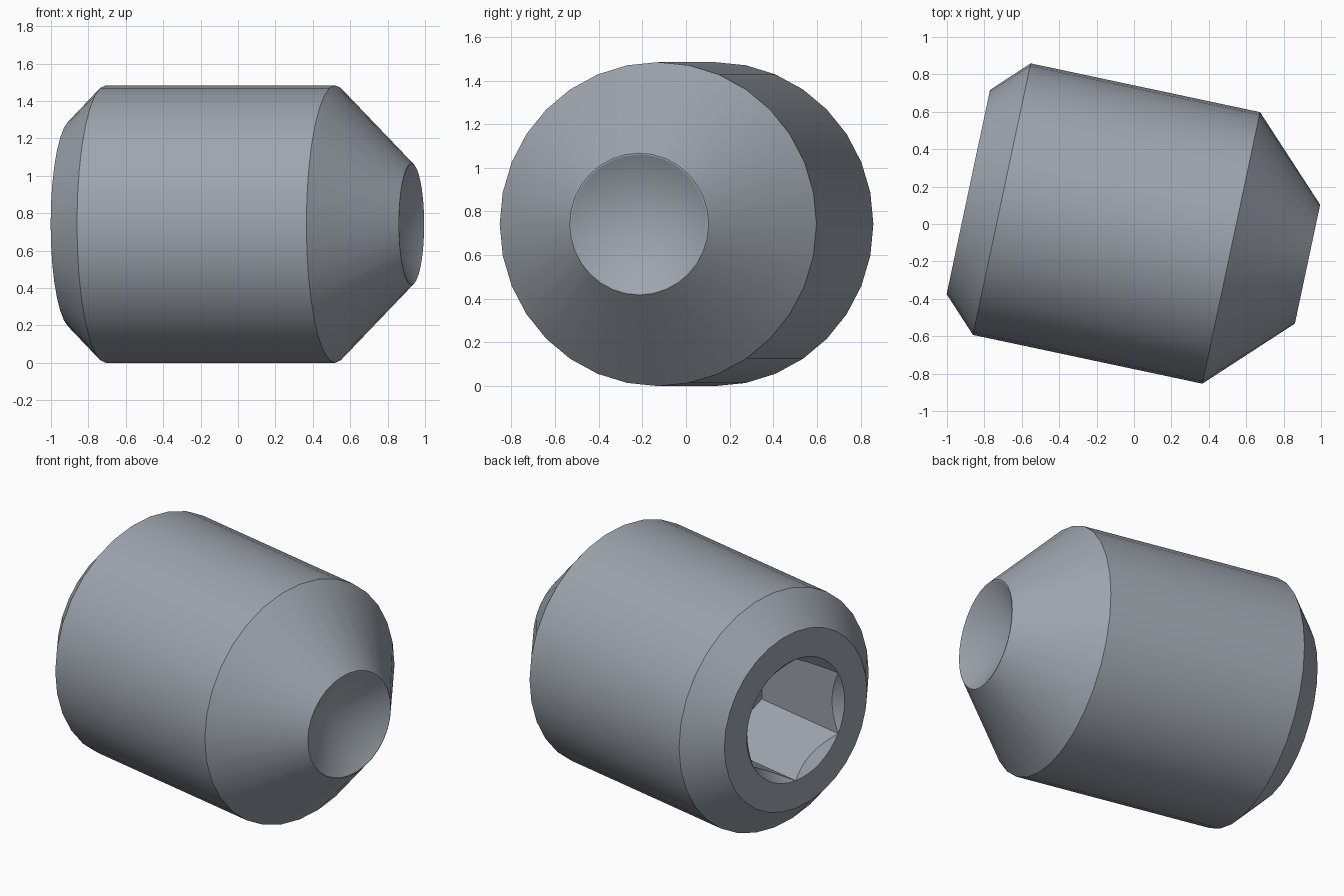
import bpy, bmesh, math
from mathutils import Matrix

if "Cube" in bpy.data.objects:
    bpy.data.objects.remove(bpy.data.objects["Cube"])

SEG, HOLE_SEG = 32, 48
BACK = -0.902                     # socket end along the screw axis
HOLE_R = 0.383                    # hex corner radius
APOTHEM = HOLE_R * math.cos(math.pi / 6)
FLOOR = BACK + 0.64

bm = bmesh.new()


def ring(n, radius, along):
    """Closed ring of verts around the x axis; radius and along depend on the angle."""
    out = []
    for i in range(n):
        a = 2 * math.pi * i / n
        r = radius(a)
        out.append(bm.verts.new((along(r), r * math.sin(a), r * math.cos(a))))
    return out


def circle(n, x, r):
    return ring(n, lambda a: r, lambda _: x)


def skin(a, b):
    n = len(a)
    for i in range(n):
        j = (i + 1) % n
        bm.faces.new((a[i], a[j], b[j], b[i]))


def hex_radius(a):
    return APOTHEM / math.cos(a % (math.pi / 3) - math.pi / 6)


# outer body: chamfer, barrel, cone point, thin cup rim
profile = [(BACK, 0.558), (-0.719, 0.742), (0.535, 0.742), (0.952, 0.325), (0.952, 0.319)]
rings = [circle(SEG, x, r) for x, r in profile]
for a, b in zip(rings, rings[1:]):
    skin(a, b)

# cup point: shallow conical recess
apex = bm.verts.new((0.952 - 0.186, 0, 0))
cup = rings[-1]
for i in range(SEG):
    bm.faces.new((cup[i], cup[(i + 1) % SEG], apex))

# hex socket: round countersink, six walls, flat floor
rim = circle(HOLE_SEG, BACK, HOLE_R)
scallop = ring(HOLE_SEG, hex_radius, lambda r: BACK + HOLE_R - r)
floor = ring(HOLE_SEG, hex_radius, lambda r: FLOOR)
for i in range(HOLE_SEG):
    j = (i + 1) % HOLE_SEG
    if i % 8 == 0:                # scallop meets the rim at hex corners
        bm.faces.new((rim[i], rim[j], scallop[j]))
    elif j % 8 == 0:
        bm.faces.new((rim[i], rim[j], scallop[i]))
    else:
        bm.faces.new((rim[i], rim[j], scallop[j], scallop[i]))
skin(scallop, floor)
bm.faces.new(floor)
bmesh.ops.remove_doubles(bm, verts=bm.verts[:], dist=1e-5)

# flat annular end face around the socket
open_edges = [e for e in bm.edges if len(e.link_faces) == 1]
bmesh.ops.triangle_fill(bm, edges=open_edges, use_beauty=True, use_dissolve=False)
bmesh.ops.recalc_face_normals(bm, faces=bm.faces[:])

# turn the screw and stand it on the ground
bm.transform(Matrix.Translation((-0.0035, -0.0166, 0.742))
             @ Matrix.Rotation(math.radians(-12), 4, 'Z'))

mesh = bpy.data.meshes.new("set_screw")
bm.to_mesh(mesh)
bm.free()
screw = bpy.data.objects.new("set_screw", mesh)
bpy.context.collection.objects.link(screw)

steel = bpy.data.materials.new("grey_steel")
steel.diffuse_color = (0.34, 0.375, 0.425, 1)
steel.use_nodes = True
steel.node_tree.nodes["Principled BSDF"].inputs["Base Color"].default_value = steel.diffuse_color
mesh.materials.append(steel)

bpy.context.view_layer.objects.active = screw
screw.select_set(True)
bpy.ops.object.shade_smooth_by_angle(angle=math.radians(25))
